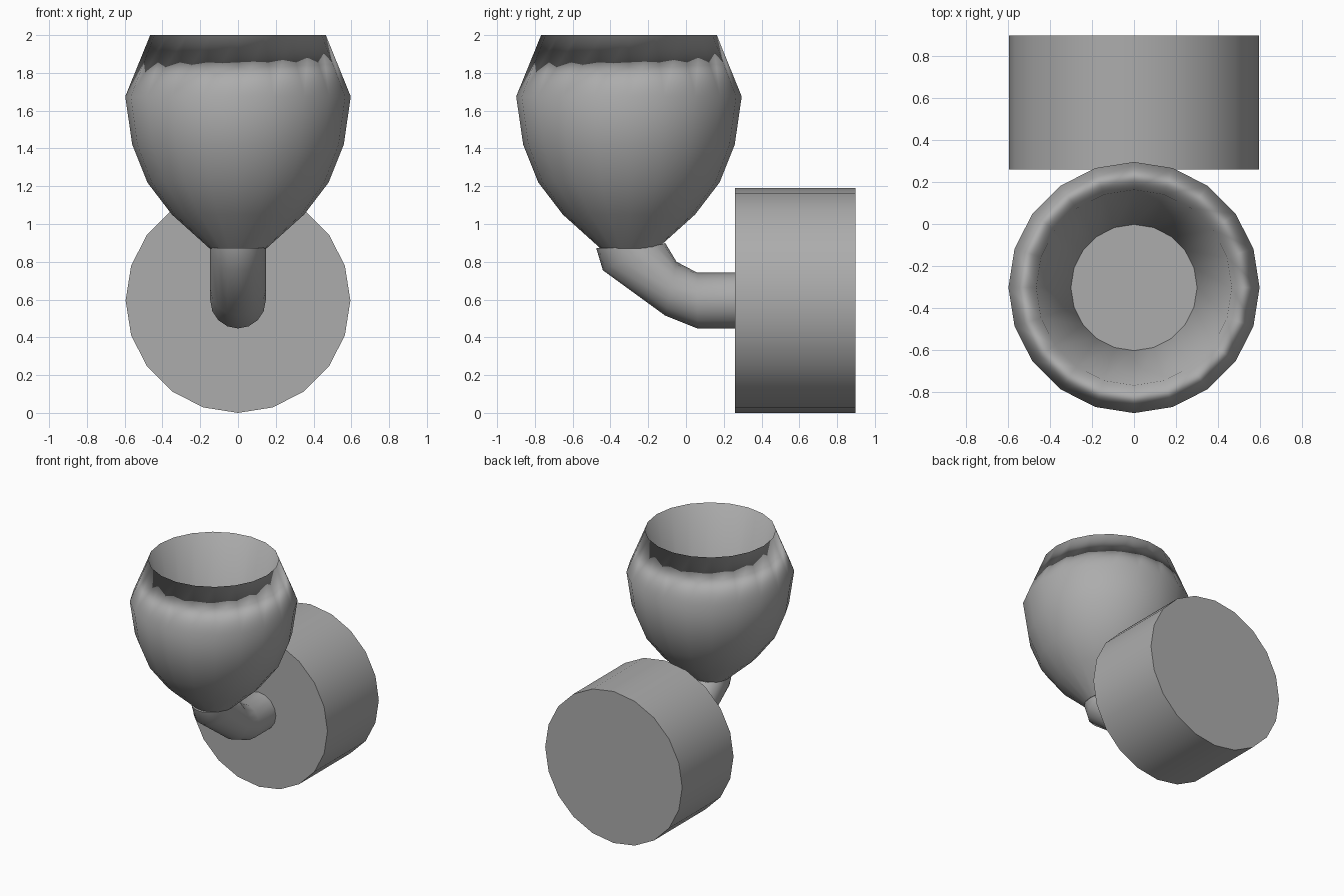
import bpy, bmesh
from math import cos, sin, tau
from mathutils import Vector

cube = bpy.data.objects.get("Cube")
if cube:
    bpy.data.objects.remove(cube, do_unlink=True)

GREY = (0.415, 0.415, 0.415, 1.0)
grey = bpy.data.materials.new("mid grey")
grey.use_nodes = True
grey.diffuse_color = GREY
for node in grey.node_tree.nodes:
    if node.type == "BSDF_PRINCIPLED":
        node.inputs["Base Color"].default_value = GREY


def ring(centre, u, v, sides):
    """Points of an ellipse with half axes u and v."""
    c, u, v = Vector(centre), Vector(u), Vector(v)
    return [c + u * cos(tau * i / sides) + v * sin(tau * i / sides)
            for i in range(sides)]


def loft(name, rings):
    """Smooth skin through the rings, closed by flat, sharp-edged caps."""
    bm = bmesh.new()
    loops = [[bm.verts.new(p) for p in r] for r in rings]
    n = len(loops[0])
    for a, b in zip(loops, loops[1:]):
        for i in range(n):
            j = (i + 1) % n
            bm.faces.new((a[i], a[j], b[j], b[i])).smooth = True
    for loop in (loops[0], loops[-1]):
        cap = bm.faces.new(loop)
        cap.smooth = False
        for e in cap.edges:
            e.smooth = False
    bmesh.ops.recalc_face_normals(bm, faces=bm.faces)
    mesh = bpy.data.meshes.new(name)
    bm.to_mesh(mesh)
    bm.free()
    mesh.materials.append(grey)
    obj = bpy.data.objects.new(name, mesh)
    bpy.context.collection.objects.link(obj)
    return obj


# Bowl: outer wall up to the rim, then the inner wall down to the floor
bowl_profile = [(0.15, 0.87), (0.35, 1.05), (0.48, 1.22), (0.56, 1.42),
                (0.597, 1.675), (0.465, 2.0), (0.3, 1.1)]
bowl = loft("bowl", [ring((0, -0.302, z), (r, 0, 0), (0, r, 0), 20)
                     for r, z in bowl_profile])
bowl.modifiers.new("area weighted normals", "WEIGHTED_NORMAL").keep_sharp = True

# Round base lying on its side behind the bowl
R = 0.595
loft("base_drum", [ring((0, y, R), (0, 0, R), (R, 0, 0), 20)
                   for y in (0.26, 0.897)])

# Bent pipe: (y, z) of the lower and upper edge of each ring
pipe_edges = [((0.27, 0.447), (0.27, 0.742)), ((0.06, 0.447), (0.06, 0.742)),
              ((-0.11, 0.515), (-0.05, 0.80)), ((-0.44, 0.755), (-0.11, 0.90)),
              ((-0.475, 0.872), (-0.15, 0.88))]
pipe_rings = []
for low, high in pipe_edges:
    a, b = Vector((0, *low)), Vector((0, *high))
    pipe_rings.append(ring((a + b) / 2, (b - a) / 2, (0.147, 0, 0), 16))
loft("pipe", pipe_rings)
